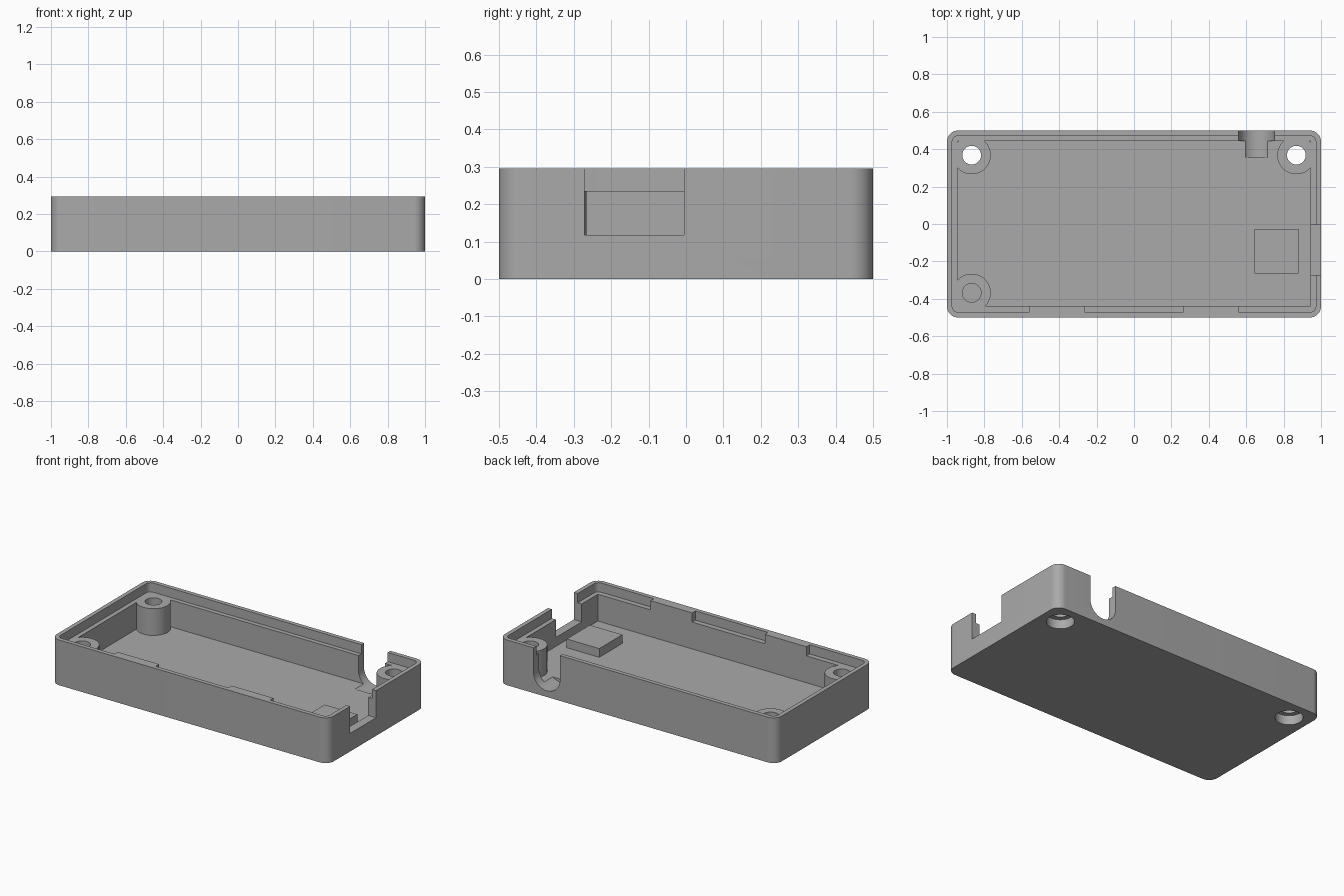
import bpy, bmesh, math

if "Cube" in bpy.data.objects:
    bpy.data.objects.remove(bpy.data.objects["Cube"], do_unlink=True)

HEIGHT, LEDGE, FLOOR = 0.295, 0.235, 0.06
BOSS_X, BOSS_Y = 0.868, 0.368

grey = bpy.data.materials.new("matte_grey")
grey.use_nodes = True
GREY = (0.4, 0.4, 0.4, 1)
grey.diffuse_color = GREY
grey.node_tree.nodes["Principled BSDF"].inputs["Base Color"].default_value = GREY


def prism(name, outline, z0, z1):
    """Extrude a flat outline from z0 up to z1."""
    bm = bmesh.new()
    face = bm.faces.new([bm.verts.new((x, y, z0)) for x, y in outline])
    top = bmesh.ops.extrude_face_region(bm, geom=[face])["geom"]
    moved = [g for g in top if isinstance(g, bmesh.types.BMVert)]
    bmesh.ops.translate(bm, verts=moved, vec=(0, 0, z1 - z0))
    bmesh.ops.recalc_face_normals(bm, faces=bm.faces)
    mesh = bpy.data.meshes.new(name)
    bm.to_mesh(mesh)
    bm.free()
    mesh.materials.append(grey)
    obj = bpy.data.objects.new(name, mesh)
    bpy.context.collection.objects.link(obj)
    return obj


def arc(cx, cy, r, start, end, steps):
    angles = [math.radians(start + (end - start) * i / steps) for i in range(steps + 1)]
    return [(cx + r * math.cos(a), cy + r * math.sin(a)) for a in angles]


def box(name, x0, x1, y0, y1, z0, z1):
    return prism(name, [(x0, y0), (x1, y0), (x1, y1), (x0, y1)], z0, z1)


def rounded_box(name, hx, hy, r, z0, z1):
    outline = []
    for i, (sx, sy) in enumerate([(1, 1), (-1, 1), (-1, -1), (1, -1)]):
        outline += arc(sx * (hx - r), sy * (hy - r), r, 90 * i, 90 * i + 90, 10)
    return prism(name, outline, z0, z1)


def cylinder(name, x, y, r, z0, z1):
    return prism(name, arc(x, y, r, 0, 360, 48)[:-1], z0, z1)


def combine(target, tool, operation):
    """Merge or cut the tool into the target, then discard the tool."""
    mod = target.modifiers.new(tool.name, "BOOLEAN")
    mod.operation, mod.object, mod.solver = operation, tool, "EXACT"
    bpy.context.view_layer.update()
    result = target.evaluated_get(bpy.context.evaluated_depsgraph_get())
    mesh = bpy.data.meshes.new_from_object(result)
    target.modifiers.clear()
    target.data = mesh
    bpy.data.objects.remove(tool, do_unlink=True)


# Open tray with a stepped rim
tray = rounded_box("enclosure_tray", 1, 0.5, 0.06, 0, HEIGHT)
combine(tray, rounded_box("rim_step", 0.972, 0.472, 0.032, LEDGE, 0.4), "DIFFERENCE")
combine(tray, box("cavity", -0.943, 0.943, -0.438, 0.443, FLOOR, 0.4), "DIFFERENCE")

# Full-height tabs on the front rim
for side in (-1, 1):
    x0, x1 = sorted((side * 0.262, side * 0.562))
    combine(tray, box("rim_tab", x0, x1, -0.485, -0.438, 0.2, HEIGHT), "UNION")

# Corner screw bosses: two drilled through with recesses, one blind
for sx, sy in [(-1, 1), (1, 1), (-1, -1)]:
    x, y = sx * BOSS_X, sy * BOSS_Y
    combine(tray, cylinder("boss", x, y, 0.102, 0.03, LEDGE), "UNION")
    through = sy > 0
    combine(tray, cylinder("screw_hole", x, y, 0.05, -0.1 if through else FLOOR, 0.4), "DIFFERENCE")
    if through:
        combine(tray, cylinder("screw_recess", x, y, 0.082, -0.1, 0.06), "DIFFERENCE")

# Rectangular port opening in the left wall
combine(tray, box("port_opening", 0.9, 1.1, -0.272, -0.005, 0.118, 0.4), "DIFFERENCE")

# Round-bottomed cable slot in the back wall, dipping into the floor
slot_outline = [(0.56, -0.4)] + arc(0.655, -0.135, 0.095, 180, 0, 24) + [(0.75, -0.4)]
slot = prism("cable_slot", slot_outline, 0.355, 0.6)
# Turn the extrusion axis to run along y, flipping the profile upright
for v in slot.data.vertices:
    x, y, z = v.co
    v.co = (x, z, -y)
combine(tray, slot, "DIFFERENCE")

# Raised support pad on the floor beside the port
pad = box("support_pad", 0.645, 0.88, -0.265, -0.027, FLOOR - 0.005, 0.117)

# Smooth the curved walls, keep edges crisp
for obj in (tray, pad):
    bpy.ops.object.select_all(action="DESELECT")
    obj.select_set(True)
    bpy.context.view_layer.objects.active = obj
    bpy.ops.object.shade_smooth_by_angle(angle=math.radians(30))
